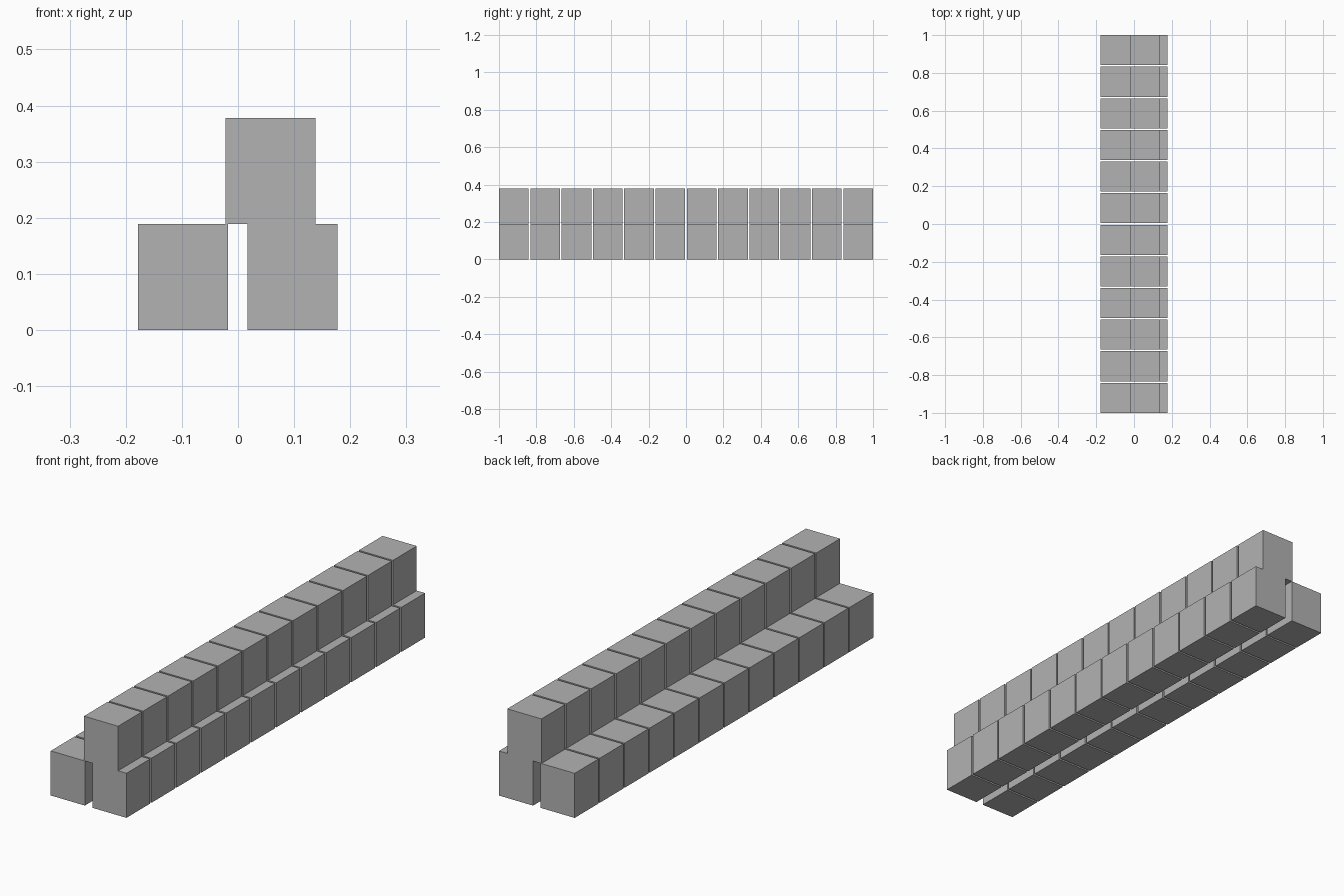
import bpy

cube = bpy.data.objects.get("Cube")
if cube:
    bpy.data.objects.remove(cube, do_unlink=True)

# Plain grey for every block
grey = bpy.data.materials.new("block_grey")
grey.use_nodes = True
colour = (0.45, 0.45, 0.45, 1)
grey.diffuse_color = colour
grey.node_tree.nodes["Principled BSDF"].inputs["Base Color"].default_value = colour

WIDTH, DEPTH, HEIGHT = 0.16, 0.159, 0.189
COUNT = 12
PITCH = (2 - DEPTH) / (COUNT - 1)


def block_row(name, x, level):
    """A row of separate blocks running from front to back."""
    y = -1 + DEPTH / 2
    z = HEIGHT * (level + 0.5)
    bpy.ops.mesh.primitive_cube_add(size=1, location=(x, y, z))
    row = bpy.context.object
    row.name = name
    row.scale = (WIDTH, DEPTH, HEIGHT)
    bpy.ops.object.transform_apply(location=False, rotation=False, scale=True)
    row.data.materials.append(grey)
    array = row.modifiers.new("repeat", "ARRAY")
    array.count = COUNT
    array.use_relative_offset = False
    array.use_constant_offset = True
    array.constant_offset_displace = (0, PITCH, 0)


# Two bottom rows and one offset row stacked on top
block_row("bottom_right_blocks", -0.098, 0)
block_row("bottom_left_blocks", 0.097, 0)
block_row("top_blocks", 0.058, 1)
